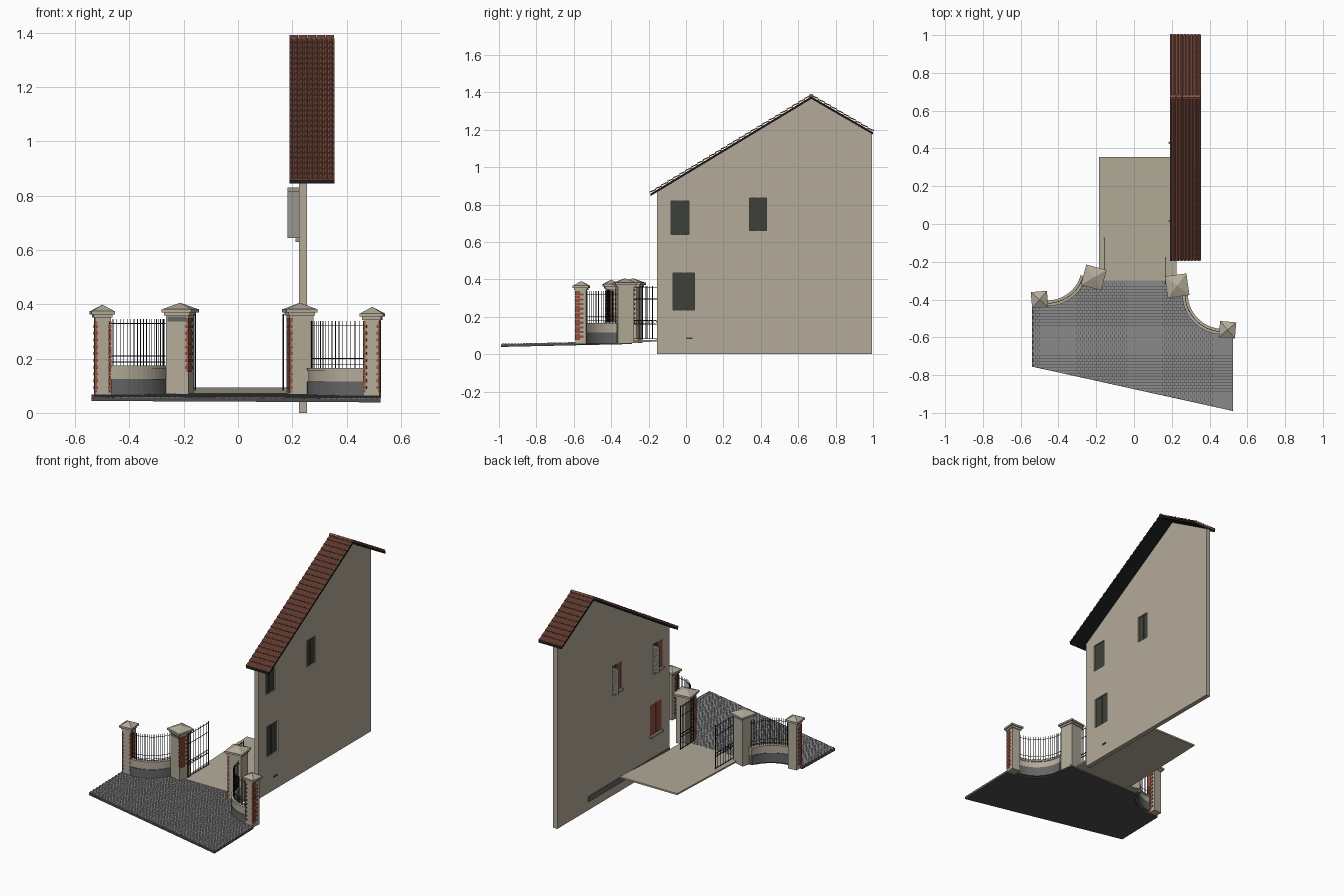
import bpy, bmesh, math
from mathutils import Vector, Matrix

cube = bpy.data.objects.get("Cube")
if cube:
    bpy.data.objects.remove(cube, do_unlink=True)


def material(name, srgb):
    m = bpy.data.materials.new(name)
    m.use_nodes = True
    col = tuple((c / 255) ** 2.2 for c in srgb) + (1,)
    m.diffuse_color = col
    m.node_tree.nodes["Principled BSDF"].inputs["Base Color"].default_value = col
    return m


STONE = material("beige stone", (178, 170, 152))
PAVING = material("paving grey", (136, 136, 136))
JOINT = material("joint grey", (78, 78, 78))
TILE = material("roof tile red", (136, 86, 72))
BRICK = material("brick red", (142, 80, 64))
PLINTH = material("plinth grey", (100, 101, 101))
IRON = material("black iron", (32, 34, 34))
GLASS = material("dark glass", (64, 66, 60))
SHUTTER = material("pale grey paint", (150, 150, 142))


def finish(name, bm, mat, fix=True):
    if fix:
        bmesh.ops.recalc_face_normals(bm, faces=bm.faces)
    me = bpy.data.meshes.new(name)
    bm.to_mesh(me)
    bm.free()
    me.materials.append(mat)
    ob = bpy.data.objects.new(name, me)
    bpy.context.collection.objects.link(ob)
    return ob


def box(bm, x, y, z, frame=Matrix()):
    """Box from (low, high) ranges, placed in a local frame."""
    mid = Vector([(r[0] + r[1]) / 2 for r in (x, y, z)])
    size = [r[1] - r[0] for r in (x, y, z)]
    bmesh.ops.create_cube(bm, size=1, matrix=frame @ Matrix.Translation(mid) @ Matrix.Diagonal((*size, 1)))


def bar(bm, a, b, r=0.0016):
    a, b = Vector(a), Vector(b)
    rot = (b - a).to_track_quat('Z', 'Y').to_matrix().to_4x4()
    bmesh.ops.create_cone(bm, cap_ends=True, segments=6, radius1=r, radius2=r, depth=(b - a).length,
                          matrix=Matrix.Translation((a + b) / 2) @ rot)


def prism(bm, pts, step):
    """Solid from a planar outline and an extrusion vector."""
    f = bm.faces.new([bm.verts.new(p) for p in pts])
    ext = bmesh.ops.extrude_face_region(bm, geom=[f])
    bmesh.ops.translate(bm, vec=step, verts=[v for v in ext["geom"] if isinstance(v, bmesh.types.BMVert)])


# House wall with three window openings
WX0, WX1 = 0.225, 0.255
windows = [((-0.08, 0.015), (0.64, 0.82), True),
           ((0.34, 0.43), (0.66, 0.835), True),
           ((-0.07, 0.045), (0.235, 0.435), False)]
bm = bmesh.new()
outline = [(-0.155, 0), (0.995, 0), (0.995, 1.178), (0.67, 1.366), (-0.155, 0.867)]
prism(bm, [(WX0, y, z) for y, z in outline], (WX1 - WX0, 0, 0))
wall = finish("house_wall", bm, STONE)
bm = bmesh.new()
for y, z, _ in windows:
    box(bm, (0.2, 0.3), y, z)
cutter = finish("window_cutter", bm, STONE)
cutter.hide_render = True
mod = wall.modifiers.new("openings", 'BOOLEAN')
mod.object, mod.operation, mod.solver = cutter, 'DIFFERENCE', 'EXACT'
bpy.context.view_layer.update()
wall.data = bpy.data.meshes.new_from_object(wall.evaluated_get(bpy.context.evaluated_depsgraph_get()))
wall.modifiers.clear()
bpy.data.objects.remove(cutter, do_unlink=True)

# Window panes, sills and shutters
panes, sills, closed, opened = (bmesh.new() for _ in range(4))
for (y0, y1), z, ajar in windows:
    ym = (y0 + y1) / 2
    box(panes, (0.238, 0.246), (y0, y1), z)
    box(panes, (0.246, 0.249), (ym - 0.003, ym + 0.003), z)
    box(sills, (0.212, 0.238), (y0 - 0.006, y1 + 0.006), (z[0] - 0.01, z[0] + 0.002))
    box(closed, (0.226, 0.232), (y0, ym - 0.001), z)
    if ajar:
        box(opened, (0.182, 0.224), (y1 - 0.003, y1 + 0.003), (z[0] + 0.005, z[1] - 0.005))
        for i in range(12):
            zz = z[0] + 0.015 + i * 0.0125
            box(opened, (0.187, 0.219), (y1 - 0.006, y1 + 0.006), (zz, zz + 0.005))
        for yy in (ym, y1 - 0.007):
            box(closed, (0.232, 0.237), (yy, yy + 0.007), z)
    else:
        box(closed, (0.226, 0.232), (ym + 0.001, y1), z)
finish("window_panes", panes, GLASS)
finish("window_sills", sills, SHUTTER)
finish("closed_shutters", closed, BRICK)
finish("open_shutters", opened, SHUTTER)
bm = bmesh.new()
box(bm, (WX1 - 0.002, WX1 + 0.003), (0, 0.035), (0.08, 0.09))
finish("wall_vent", bm, GLASS)
bm = bmesh.new()
box(bm, (WX0 - 0.005, WX0 + 0.002), (-0.15, 0.68), (0.055, 0.09))
finish("wall_footing", bm, PLINTH)

# Roof deck, rows of rounded tiles and ridge cap
RX0, RX1 = 0.19, 0.355
deck = [(-0.19, 0.845), (0.67, 1.365), (1.0, 1.174)]
bm = bmesh.new()
prism(bm, [(RX0, y, z) for y, z in deck] + [(RX0, y, z + 0.013) for y, z in reversed(deck)], (RX1 - RX0, 0, 0))
finish("roof_deck", bm, IRON)


def tile_slope(name, low, high, rows, columns=9, seg=6):
    low, high = Vector((0, low[0], low[1] + 0.013)), Vector((0, high[0], high[1] + 0.013))
    n = Vector((1, 0, 0)).cross(high - low).normalized()
    back = n.z < 0
    n = -n if back else n
    bm = bmesh.new()

    def vert(i, s, lift):
        u = (i % seg) / seg
        bump = 0.006 * math.sin(math.pi * u / 0.67) if u < 0.67 else 0
        p = low.lerp(high, s) + n * (lift + bump if lift is not None else 0)
        p.x = RX0 + (RX1 - RX0) * i / (columns * seg)
        return bm.verts.new(p)

    for r in range(rows):
        s0, s1 = r / rows, (r + 1) / rows
        lines = [[vert(i, s, h) for i in range(columns * seg + 1)]
                 for s, h in ((s0, None), (s0, 0.007), (s1, 0.001))]
        for a, b in zip(lines, lines[1:]):
            for i in range(columns * seg):
                bm.faces.new((a[i], a[i + 1], b[i + 1], b[i]))
    if back:
        bmesh.ops.reverse_faces(bm, faces=bm.faces)
    finish(name, bm, TILE, fix=False)


tile_slope("front_roof_tiles", deck[0], deck[1], 27)
tile_slope("back_roof_tiles", deck[2], deck[1], 10)
bm = bmesh.new()
for i in range(5):
    x = RX0 + i * 0.033
    bar(bm, (x, 0.67, 1.378), (x + 0.031, 0.67, 1.378), 0.014)
finish("ridge_cap", bm, TILE)


# Sloping cobbled forecourt
def ground(y):
    return 0.068 + (y + 0.3) * 0.022


def front_edge(x):
    return -0.755 - (x + 0.54) * 0.2207


def back_edge(x):
    if x < -0.46:
        return -0.42
    if x < -0.26:
        return min(-0.29, -0.22 - math.sqrt(max(0, 0.04 - (x + 0.46) ** 2)))
    if x < 0.27:
        return -0.29
    return -0.37 - math.sqrt(max(0, 0.04 - (x - 0.47) ** 2)) if x < 0.47 else -0.59


xs = [-0.54 + 1.065 * i / 70 for i in range(71)]
rim = [(xs[0], front_edge(xs[0])), (xs[-1], front_edge(xs[-1]))] + [(x, back_edge(x)) for x in reversed(xs)]
bm = bmesh.new()
prism(bm, [(x, y, ground(y)) for x, y in rim], (0, 0, -0.014))
finish("forecourt_base", bm, JOINT)
bm = bmesh.new()
W, D, GAP = 0.0213, 0.016, 0.0016
for row in range(46):
    y = -1.0 + row * D
    for col in range(51):
        x = -0.54 + (col + 0.5 * (row % 2)) * W
        x1 = min(x + W - GAP, 0.525)
        y0, y1 = max(y, front_edge(x)), min(y + D - GAP, back_edge(x), back_edge(x1))
        if y1 - y0 > 0.003 and x1 - x > 0.003:
            z = ground((y0 + y1) / 2)
            box(bm, (x, x1), (y0, y1), (z - 0.002, z + 0.003))
finish("cobbles", bm, PAVING)

# Courtyard drive behind the gate
drive = [(-0.3, 0.073), (-0.135, 0.078), (0.355, 0.094)]
bm = bmesh.new()
prism(bm, [(-0.185, y, z) for y, z in drive] + [(-0.185, y, z - 0.01) for y, z in reversed(drive)], (0.41, 0, 0))
finish("courtyard_drive", bm, STONE)


# Gate pillars with stepped pyramid caps and brick corners
def pillar(name, x, y, turn, half, z0, top, quoins, qz):
    frame = Matrix.Translation((x, y, 0)) @ Matrix.Rotation(math.radians(turn), 4, 'Z')
    bm = bmesh.new()
    box(bm, (-half, half), (-half, half), (z0, top), frame)
    for grow, a, b in ((0.006, -0.012, 0), (0.014, 0, 0.012)):
        h = half + grow
        box(bm, (-h, h), (-h, h), (top + a, top + b), frame)
    r = (half + 0.012) * math.sqrt(2)
    bmesh.ops.create_cone(bm, cap_ends=True, segments=4, radius1=r, radius2=0, depth=0.024,
                          matrix=frame @ Matrix.Translation((0, 0, top + 0.024))
                          @ Matrix.Rotation(math.pi / 4, 4, 'Z'))
    finish(name, bm, STONE)
    bm = bmesh.new()
    h = 0.0125
    for side in quoins:
        for i in range(int((top - 0.014 - qz) / h)):
            long = i % 2
            xr = sorted((side * (half + 0.002), side * (half - 0.006 - 0.005 * long)))
            box(bm, xr, (-half - 0.002, half * (-0.1 + 0.6 * long)), (qz + i * h, qz + i * h + h - 0.001), frame)
    finish(name + "_bricks", bm, BRICK)


pillar("outer_right_pillar", -0.5, -0.4, 5, 0.029, 0.058, 0.363, (-1, 1), 0.075)
pillar("inner_right_pillar", -0.213, -0.283, -15, 0.042, 0.06, 0.37, (1,), 0.15)
pillar("inner_left_pillar", 0.228, -0.327, 8, 0.044, 0.06, 0.37, (-1,), 0.075)
pillar("outer_left_pillar", 0.495, -0.56, -5, 0.029, 0.055, 0.355, (-1, 1), 0.075)
bm = bmesh.new()
box(bm, (-0.036, 0.036), (-0.046, -0.04), (0.337, 0.355),
    Matrix.Translation((-0.213, -0.283, 0)) @ Matrix.Rotation(math.radians(-15), 4, 'Z'))
finish("pillar_plate", bm, PLINTH)


# Curved low walls with railings
def arc_fence(side, centre, a0, a1, z):
    def at(t, r, h):
        a = math.radians(a0 + (a1 - a0) * t)
        return (centre[0] + r * math.cos(a), centre[1] + r * math.sin(a), h)

    def band(name, half, lo, hi, mat, n=14):
        bm = bmesh.new()
        rings = [[bm.verts.new(at(i / n, 0.2 + d, h)) for d, h in
                  ((-half, lo), (half, lo), (half, hi), (-half, hi))] for i in range(n + 1)]
        for p, q in zip(rings, rings[1:]):
            for k in range(4):
                bm.faces.new((p[k], p[k - 1], q[k - 1], q[k]))
        bm.faces.new(rings[0])
        bm.faces.new(rings[-1])
        finish(side + name, bm, mat)

    band("_fence_plinth", 0.015, z - 0.06, z, PLINTH)
    band("_fence_wall", 0.011, z, z + 0.04, STONE)
    band("_fence_coping", 0.015, z + 0.04, z + 0.05, STONE)
    bm = bmesh.new()
    n = 20
    for i in range(n):
        t = (i + 0.5) / n
        bar(bm, at(t, 0.2, z + 0.05), at(t, 0.2, z + 0.222))
        for h in (0.063, 0.085, 0.205):
            bar(bm, at(i / n, 0.2, z + h), at((i + 1) / n, 0.2, z + h))
    finish(side + "_railing", bm, IRON)


arc_fence("right", (-0.46, -0.22), -92, -16, 0.124)
arc_fence("left", (0.47, -0.37), 180, 270, 0.116)


# Iron gate leaves standing open
def gate(name, x, y0, y1):
    bm = bmesh.new()
    for h in (0.085, 0.16, 0.182, 0.295, 0.355):
        bar(bm, (x, y0, h), (x, y1, h), 0.002)
    n = 8
    for i in range(n + 1):
        y = y0 + (y1 - y0) * i / n
        bar(bm, (x, y, 0.082), (x, y, 0.365), 0.003 if i in (0, n) else 0.0016)
    # Ring ornaments between the middle rails
    for i in range(n):
        c = Vector((x, y0 + (y1 - y0) * (i + 0.5) / n, 0.171))
        ring = [c + Vector((0, math.cos(k * math.pi / 4), math.sin(k * math.pi / 4))) * 0.009 for k in range(8)]
        for k in range(8):
            bar(bm, ring[k - 1], ring[k], 0.001)
    finish(name, bm, IRON)


gate("right_gate_leaf", -0.158, -0.285, -0.075)
gate("left_gate_leaf", 0.166, -0.315, -0.18)
